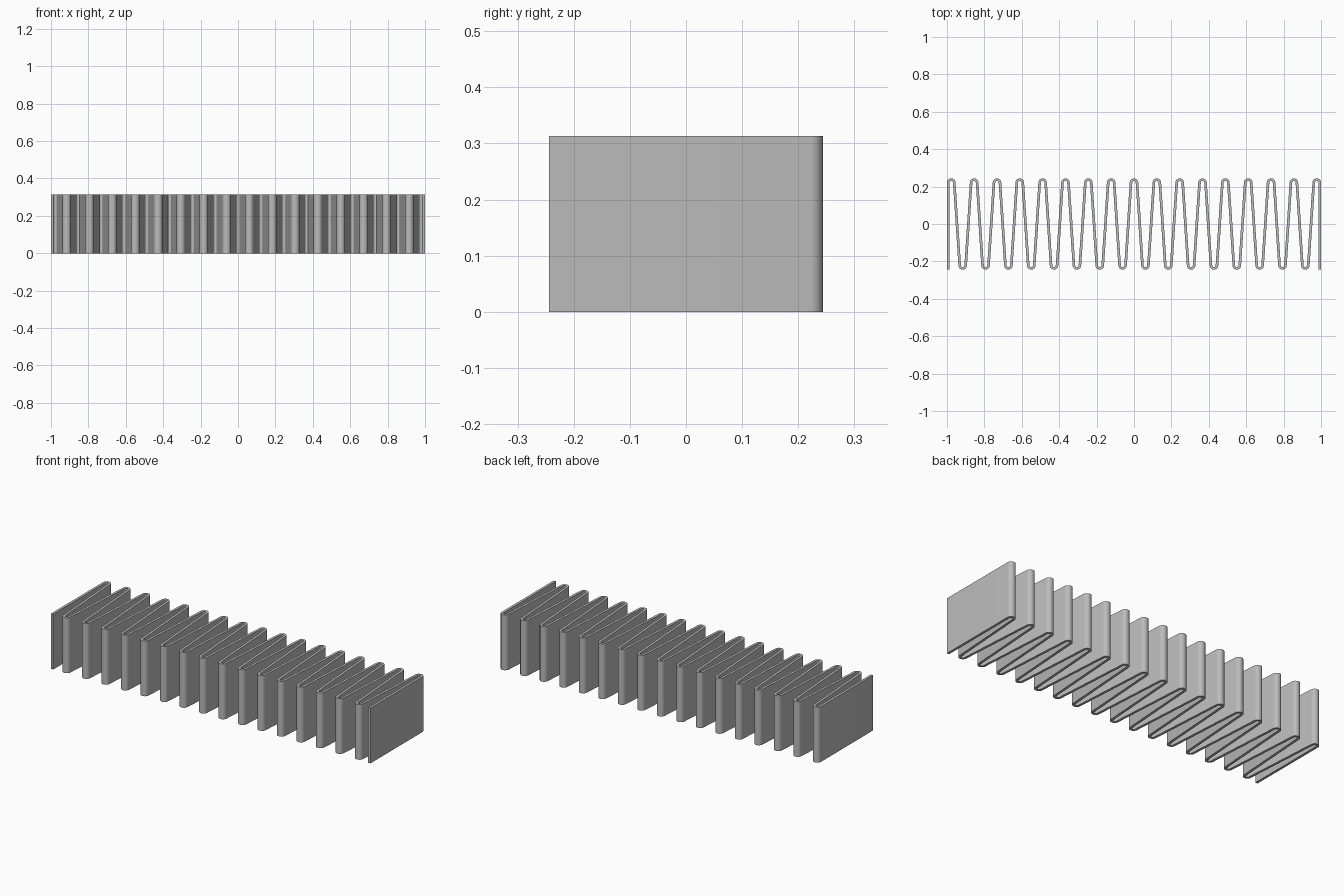
import bpy, bmesh
from math import pi, sin, cos, atan2, asin, hypot, radians
from mathutils import Vector

if "Cube" in bpy.data.objects:
    bpy.data.objects.remove(bpy.data.objects["Cube"], do_unlink=True)

PEAKS = 17          # folds along the back edge
HALF_DEPTH = 0.244
HEIGHT = 0.313
THICK = 0.014
OUTER = 0.023       # outside radius of a fold
STEPS = 12          # segments per fold

mid = OUTER - THICK / 2
half_pitch = (2 - 2 * OUTER) / (PEAKS - 1) / 2
cy = HALF_DEPTH - OUTER
# lean of the straight walls, tangent to neighbouring folds
lean = atan2(half_pitch, 2 * cy) - asin(2 * mid / hypot(half_pitch, 2 * cy))

# Serpentine centre line: (point, sideways direction)
path = [(Vector((-1 + THICK / 2, -HALF_DEPTH)), Vector((-1, 0)))]
last = 2 * PEAKS - 2
for k in range(last + 1):
    side = 1 if k % 2 == 0 else -1
    centre = Vector((-1 + OUTER + k * half_pitch, side * cy))
    start = pi if k == 0 else pi - lean
    end = 0 if k == last else lean
    for i in range(STEPS + 1):
        a = start + (end - start) * i / STEPS
        out = Vector((cos(a), side * sin(a)))
        path.append((centre + out * mid, out * side))
path.append((Vector((1 - THICK / 2, -HALF_DEPTH)), Vector((1, 0))))

# Sweep a rectangular section along the centre line
bm = bmesh.new()
rings = []
for p, n in path:
    a, b = p + n * THICK / 2, p - n * THICK / 2
    rings.append([bm.verts.new((q.x, q.y, z)) for q, z in
                  ((a, 0), (b, 0), (b, HEIGHT), (a, HEIGHT))])
for r, s in zip(rings, rings[1:]):
    for j in range(4):
        m = (j + 1) % 4
        bm.faces.new((r[j], r[m], s[m], s[j]))
bm.faces.new(rings[0])
bm.faces.new(rings[-1])
bmesh.ops.recalc_face_normals(bm, faces=bm.faces)
mesh = bpy.data.meshes.new("folded_fin_strip")
bm.to_mesh(mesh)
bm.free()

strip = bpy.data.objects.new("folded_fin_strip", mesh)
bpy.context.collection.objects.link(strip)

# Plain grey metal
grey = bpy.data.materials.new("plain_grey")
grey.use_nodes = True
colour = (0.5, 0.5, 0.5, 1)
grey.diffuse_color = colour
grey.node_tree.nodes["Principled BSDF"].inputs["Base Color"].default_value = colour
mesh.materials.append(grey)

# Smooth folds, sharp rims
for o in bpy.context.selected_objects:
    o.select_set(False)
strip.select_set(True)
bpy.context.view_layer.objects.active = strip
bpy.ops.object.shade_smooth_by_angle(angle=radians(30))
